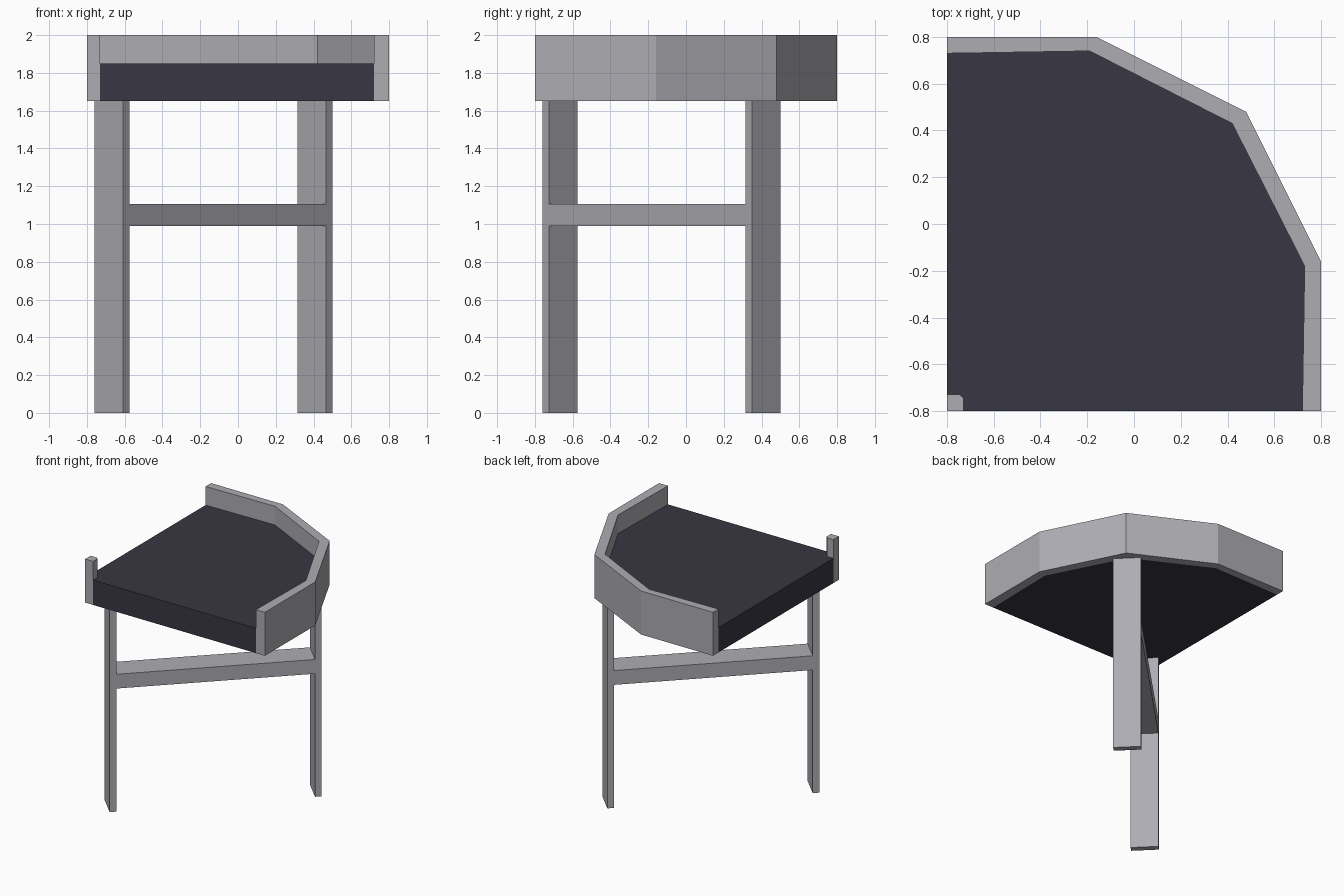
import bpy, bmesh

if "Cube" in bpy.data.objects:
    bpy.data.objects.remove(bpy.data.objects["Cube"])


def material(name, rgb):
    m = bpy.data.materials.new(name)
    m.diffuse_color = (*rgb, 1)
    m.use_nodes = True
    m.node_tree.nodes["Principled BSDF"].inputs["Base Color"].default_value = m.diffuse_color
    return m


grey = material("light grey", (0.42, 0.415, 0.45))
dark = material("dark slate", (0.040, 0.038, 0.056))


def prism(name, outline, z0, z1, mat):
    """Extrude a flat outline from z0 up to z1."""
    bm = bmesh.new()
    face = bm.faces.new([bm.verts.new((x, y, z0)) for x, y in outline])
    up = bmesh.ops.extrude_face_region(bm, geom=[face])["geom"]
    for v in up:
        if isinstance(v, bmesh.types.BMVert):
            v.co.z = z1
    bmesh.ops.recalc_face_normals(bm, faces=bm.faces)
    mesh = bpy.data.meshes.new(name)
    bm.to_mesh(mesh)
    bm.free()
    mesh.materials.append(mat)
    obj = bpy.data.objects.new(name, mesh)
    bpy.context.collection.objects.link(obj)
    return obj


def diagonal_plank(a, b, half_width=0.075):
    """Rectangle along the x = y diagonal from a to b."""
    h = half_width
    return [(a + h, a - h), (b + h, b - h), (b - h, b + h), (a - h, a + h)]


# Angled backrest rim around the two far sides
outer = [(0.8, -0.8), (0.8, -0.16), (0.48, 0.48), (-0.16, 0.8), (-0.8, 0.8)]
inner = [(0.72, -0.8), (0.73, -0.18), (0.42, 0.43), (-0.19, 0.74), (-0.8, 0.73)]
prism("backrest_rim", outer + inner[::-1], 1.65, 2.0, grey)

# Small post at the front corner, with a softened inner corner
post = [(-0.73, -0.8), (-0.73, -0.745), (-0.745, -0.73), (-0.8, -0.73)]
prism("corner_post", [(-0.8, -0.8)] + post, 1.65, 2.0, grey)

# Seat slab fitted inside the rim and round the post
prism("seat", inner + post[::-1], 1.65, 1.85, dark)

# Plank legs and the stretcher between them, all on the diagonal
prism("front_leg", diagonal_plank(-0.685, -0.65), 0, 1.65, grey)
prism("back_leg", diagonal_plank(0.39, 0.425), 0, 1.65, grey)
prism("stretcher", diagonal_plank(-0.65, 0.39), 0.99, 1.105, grey)
